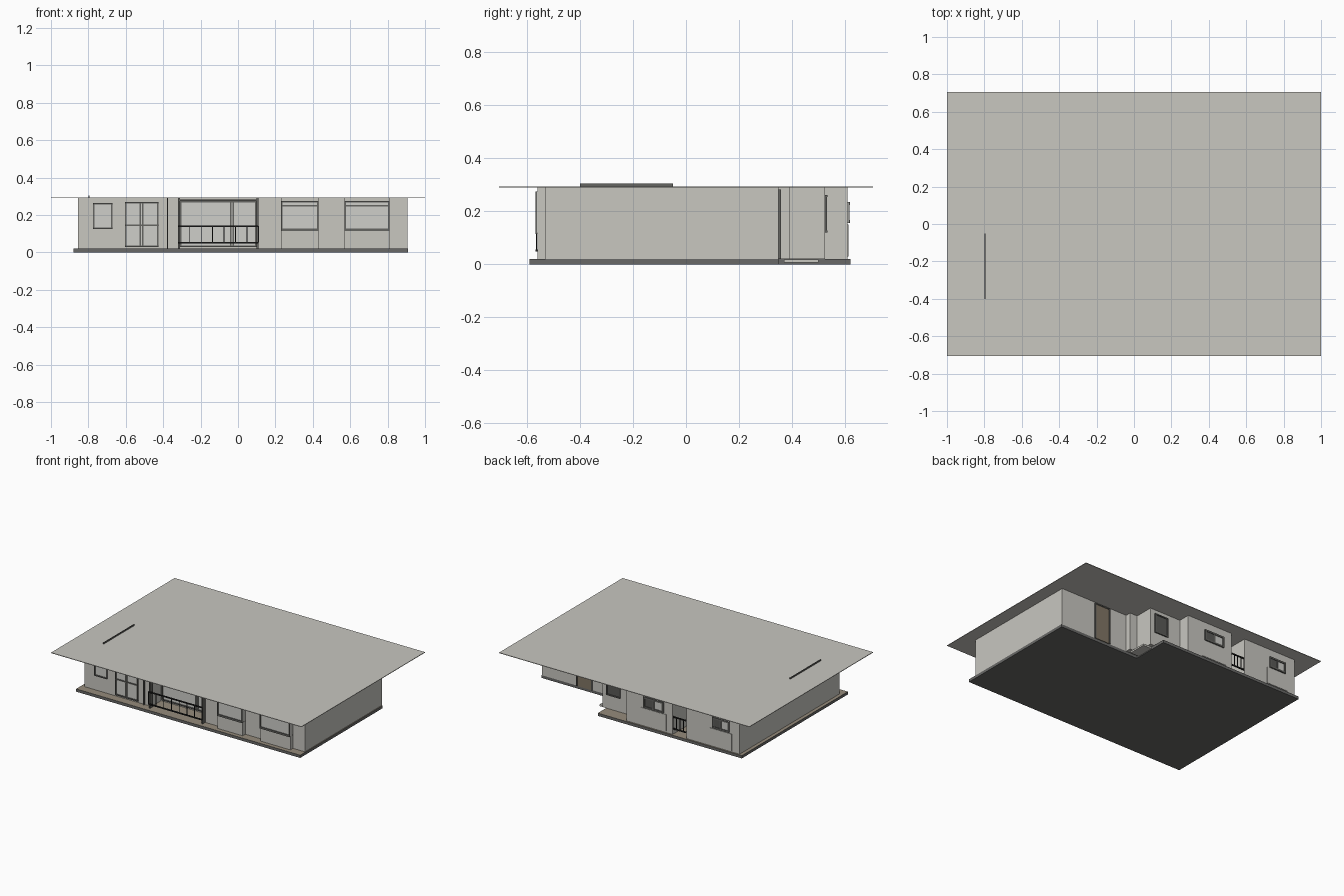
import bpy, bmesh
from mathutils import Vector

old = bpy.data.objects.get("Cube")
if old:
    bpy.data.objects.remove(old, do_unlink=True)


def material(name, r, g, b):
    m = bpy.data.materials.new(name)
    m.use_nodes = True
    m.diffuse_color = (r, g, b, 1)
    m.node_tree.nodes["Principled BSDF"].inputs["Base Color"].default_value = (r, g, b, 1)
    return m


PLASTER = material("warm_grey_plaster", 0.58, 0.57, 0.53)
CONCRETE = material("dark_concrete", 0.14, 0.14, 0.135)
TILE = material("tan_floor", 0.30, 0.26, 0.20)
FRAME = material("grey_frame", 0.13, 0.13, 0.12)
GLASS = material("pale_glass", 0.62, 0.62, 0.59)
BLACK = material("black_metal", 0.015, 0.015, 0.015)
WOOD = material("brown_wood", 0.22, 0.18, 0.13)
BLIND = material("dark_louvre", 0.10, 0.10, 0.095)


def finish(name, bm, *mats):
    bmesh.ops.recalc_face_normals(bm, faces=bm.faces)
    mesh = bpy.data.meshes.new(name)
    bm.to_mesh(mesh)
    bm.free()
    for m in mats:
        mesh.materials.append(m)
    obj = bpy.data.objects.new(name, mesh)
    bpy.context.collection.objects.link(obj)
    return obj


def add_box(bm, x, y, z):
    lo, hi = Vector((x[0], y[0], z[0])), Vector((x[1], y[1], z[1]))
    verts = bmesh.ops.create_cube(bm, size=1)["verts"]
    for v in verts:
        v.co = (lo + hi) / 2 + v.co * (hi - lo)


def boxes(name, mat, *dims):
    bm = bmesh.new()
    for d in dims:
        add_box(bm, *d)
    return finish(name, bm, mat)


def prism(name, outline, z0, z1, *mats):
    """Extrude a plan outline upward; a second material goes on the top."""
    bm = bmesh.new()
    base = bm.faces.new([bm.verts.new((x, y, z0)) for x, y in outline])
    ext = bmesh.ops.extrude_face_region(bm, geom=[base])["geom"]
    for v in ext:
        if isinstance(v, bmesh.types.BMVert):
            v.co.z = z1
    if len(mats) > 1:
        for f in bm.faces:
            if all(v.co.z > z1 - 0.001 for v in f.verts):
                f.material_index = 1
    return finish(name, bm, *mats)


def window(name, x, z, y, side, uprights=(), rails=(), pane=GLASS, bar=0.008):
    """Framed pane on a wall at y; side is -1 for the front, 1 for the back."""
    def depth(d):
        return sorted((y, y + side * d))
    boxes(name + "_pane", pane, (x, depth(0.003), z))
    bars = [((u - bar / 2, u + bar / 2), depth(0.008), z)
            for u in (x[0] + bar / 2, x[1] - bar / 2, *uprights)]
    bars += [(x, depth(0.009), (r - bar / 2, r + bar / 2))
             for r in (z[0] + bar / 2, z[1] - bar / 2, *rails)]
    boxes(name + "_frame", FRAME, *bars)


def railing(name, x, y, z, count):
    t = 0.004
    dims = [(x, (y - t, y + t), (h - t, h + t)) for h in z]
    for i in range(count + 1):
        px = x[0] + (x[1] - x[0]) * i / count
        dims.append(((px - t / 2, px + t / 2), (y - t / 2, y + t / 2), z))
    boxes(name, BLACK, *dims)


FLOOR, TOP = 0.02, 0.29
FRONT, BACK, WING, PORCH = -0.53, 0.61, 0.35, 0.525

# Floor slab with the entrance notch, and the flat roof
prism("floor_slab", [(-0.88, -0.59), (0.91, -0.59), (0.91, WING), (0.27, WING),
                     (0.27, 0.62), (-0.88, 0.62)], 0, FLOOR, CONCRETE, TILE)
boxes("flat_roof", PLASTER, ((-1, 1), (-0.705, 0.705), (TOP, TOP + 0.004)))
boxes("roof_fin", FRAME, ((-0.798, -0.793), (-0.4, -0.05), (TOP, 0.304)))

# Building body, with balcony recesses front and back
prism("outer_walls", [
    (-0.855, FRONT), (-0.32, FRONT), (-0.32, -0.42), (0.11, -0.42), (0.11, FRONT),
    (0.905, FRONT), (0.905, WING), (0.30, WING), (0.30, PORCH), (0.05, PORCH),
    (0.05, BACK), (-0.32, BACK), (-0.32, 0.38), (-0.43, 0.38), (-0.43, BACK),
    (-0.855, BACK)], FLOOR, TOP, PLASTER)

# Front bays: projecting apron, head and window
for name, x, ups in (("middle_bay", (0.23, 0.43), ()), ("end_bay", (0.57, 0.81), ())):
    boxes(name + "_apron", PLASTER, (x, (-0.56, FRONT), (FLOOR, TOP)))
    window(name + "_window", x, (0.12, 0.275), -0.56, -1, ups, (0.25,))
    boxes(name + "_sill", FRAME, (x, (-0.568, FRONT), (0.114, 0.121)))

# Front small window and glazed door
window("small_window", (-0.775, -0.67), (0.125, 0.265), FRONT, -1)
window("glazed_door", (-0.605, -0.425), (0.03, 0.27), FRONT, -1, (-0.523, -0.508), (0.145,))
boxes("front_downpipe", FRAME, ((-0.38, -0.373), (-0.54, FRONT), (FLOOR, TOP)))

# Front balcony glazing and railing
window("balcony_glazing", (-0.31, 0.10), (0.03, 0.275), -0.42, -1, (-0.04, -0.025))
boxes("balcony_posts", FRAME,
      *[((x - 0.005, x + 0.005), (-0.56, FRONT), (FLOOR, TOP)) for x in (-0.315, 0.105)],
      ((-0.315, 0.105), (-0.56, FRONT), (0.275, 0.283)))
railing("balcony_railing", (-0.32, 0.11), -0.565, (0.052, 0.14), 7)

# Back windows with shallow aprons
for name, x, z in (("kitchen", (-0.25, -0.09), (0.155, 0.235)),
                   ("bedroom", (-0.775, -0.64), (0.155, 0.235))):
    mid = sum(x) / 2
    window(name + "_window", x, z, BACK, 1, (mid,), (), GLASS, 0.012)
    boxes(name + "_half_blind", BLIND,
          ((mid, x[1] - 0.012), (BACK, BACK + 0.005), (z[0] + 0.012, z[1] - 0.012)))
    boxes(name + "_apron", PLASTER,
          ((x[0] - 0.02, x[1] + 0.02), (BACK, BACK + 0.004), (0.03, z[0] - 0.005)))
window("porch_window", (0.155, 0.265), (0.12, 0.262), PORCH, 1, (), (), BLIND)

# Back balcony
window("back_balcony_door", (-0.425, -0.325), (0.03, 0.27), 0.38, 1, (-0.375,))
railing("back_railing", (-0.43, -0.32), 0.605, (0.06, 0.145), 4)

# Entrance: door, corner pier and step
boxes("entrance_door", WOOD, ((0.51, 0.62), (WING, WING + 0.005), (FLOOR, 0.275)))
boxes("door_surround", FRAME,
      *[((x, x + 0.008), (WING, WING + 0.008), (FLOOR, 0.283)) for x in (0.502, 0.62)],
      ((0.502, 0.628), (WING, WING + 0.008), (0.275, 0.283)))
boxes("corner_pier", PLASTER, ((0.30, 0.36), (WING, 0.39), (FLOOR, TOP)))
boxes("entrance_step", PLASTER, ((0.27, 0.34), (0.37, 0.50), (0.006, 0.018)))
